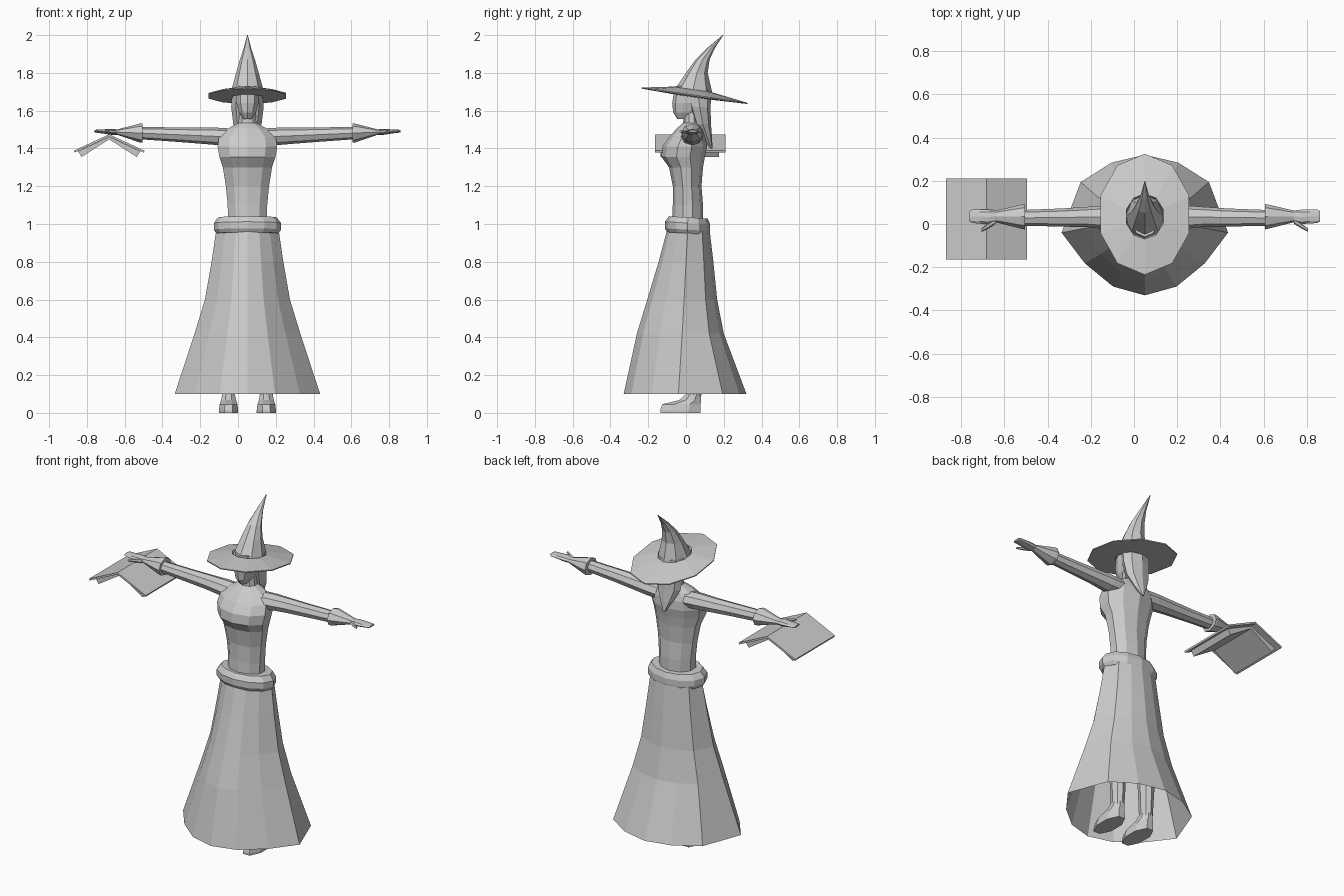
import bpy, bmesh, math

CX = 0.05  # centre line of the figure
grey = bpy.data.materials.new("plain grey")
grey.diffuse_color = (0.6, 0.6, 0.6, 1)


def finish(name, bm):
    bmesh.ops.recalc_face_normals(bm, faces=bm.faces)
    me = bpy.data.meshes.new(name)
    bm.to_mesh(me)
    bm.free()
    me.materials.append(grey)
    ob = bpy.data.objects.new(name, me)
    bpy.context.collection.objects.link(ob)
    return ob


def circle(n, start=-90):
    return [(math.cos(math.radians(start + 360 * i / n)),
             math.sin(math.radians(start + 360 * i / n))) for i in range(n)]


def body(x, y, z):
    return (CX + x, y, z)


def loft(name, rings, pts, frame=body, tilt=0.0, caps=True, closed=False):
    """Rings are (height, front, back, half width, y of widest point)."""
    bm = bmesh.new()
    loops = []
    for z, front, back, half, *mid in rings:
        m = mid[0] if mid else (front + back) / 2
        loop = []
        for u, v in pts:
            y = m + v * (back - m if v > 0 else m - front)
            loop.append(bm.verts.new(frame(u * half, y, z + tilt * (y - m))))
        loops.append(loop)
    pairs = list(zip(loops, loops[1:]))
    if closed:
        pairs.append((loops[-1], loops[0]))
    n = len(pts)
    for a, b in pairs:
        for i in range(n):
            j = (i + 1) % n
            bm.faces.new((a[i], a[j], b[j], b[i]))
    if caps and not closed:
        bm.faces.new(loops[0])
        bm.faces.new(loops[-1])
    return finish(name, bm)


# skirt, open at the hem, with flattened front corners
half_outline = [(0, -1), (.38, -.86), (.72, -.49), (1, 0), (.77, .65), (.4, .9), (0, 1)]
outline = half_outline + [(-u, v) for u, v in half_outline[-2:0:-1]]
loft("skirt", [(.10, -.33, .32, .385, -.04), (.42, -.26, .20, .28, -.02),
               (.60, -.205, .165, .225, -.01), (.80, -.145, .145, .19, 0),
               (.97, -.10, .125, .165, .01)], outline, caps=False)

# belt
loft("belt", [(.95, -.10, .12, .165), (.97, -.112, .128, .178), (1.005, -.112, .128, .178),
              (1.035, -.09, .115, .155), (1.035, -.05, .07, .10), (.95, -.05, .07, .10)],
     circle(12), tilt=-.06, closed=True)

# torso and neck
loft("torso", [(1.00, -.075, .09, .108), (1.10, -.07, .09, .11), (1.20, -.07, .082, .12),
               (1.30, -.09, .09, .137), (1.355, -.13, .10, .156), (1.41, -.125, .112, .166),
               (1.46, -.09, .108, .158), (1.505, -.05, .095, .11), (1.535, -.015, .075, .05),
               (1.62, -.01, .07, .042)], circle(10))

# head and hair
loft("head", [(1.555, -.045, .02, .022), (1.59, -.068, .07, .047), (1.64, -.073, .10, .062),
              (1.73, -.06, .12, .066)], circle(10))
loft("hair", [(1.71, -.01, .135, .08), (1.62, .015, .13, .086), (1.53, .045, .132, .075),
              (1.46, .085, .138, .042), (1.40, .128, .14, .006)], circle(8))

# hat
loft("hat_brim", [(1.712, -.07, .14, .09), (1.682, -.235, .325, .216), (1.676, -.235, .325, .216),
                  (1.672, -.06, .13, .08)], circle(10), tilt=-.145, closed=True)
loft("hat_cone", [(1.69, -.075, .14, .09), (1.80, 0, .115, .06), (1.87, .05, .125, .04),
                  (1.93, .11, .152, .02), (2.0, .194, .198, .002)], circle(8))

for side, s in (("left", 1), ("right", -1)):
    # arm parts run outwards along x
    def arm(x, y, z, s=s):
        return (CX + s * z, y, 1.457 + .043 * z + x)

    loft(side + "_arm", [(.09, -.03, .09, .045), (.16, -.025, .088, .046), (.26, -.015, .08, .042),
                         (.38, -.012, .072, .038), (.56, -.008, .065, .033),
                         (.68, .012, .058, .014)], circle(8), arm)
    loft(side + "_cuff", [(.555, -.025, .092, .05), (.57, -.022, .09, .05),
                          (.69, .008, .062, .014)], circle(8), arm)
    loft(side + "_hand", [(.67, .012, .06, .013), (.72, 0, .066, .016), (.765, .002, .066, .011),
                          (.80, .005, .066, .008), (.81, .012, .06, .006)], circle(8), arm)
    loft(side + "_thumb", [(.69, .0, .03, .010), (.72, -.018, .006, .009),
                           (.755, -.036, -.022, .005)], circle(6), arm)

    # legs and shoes
    def leg(x, y, z, s=s):
        return (CX + s * .10 + x, y, z)

    loft(side + "_leg", [(.08, .0, .08, .034), (.25, -.005, .09, .042), (.45, -.02, .085, .045),
                         (.90, -.04, .08, .06)], circle(8), leg)
    loft(side + "_shoe", [(0, -.145, .085, .055, -.03), (.015, -.145, .085, .055, -.03),
                          (.045, -.135, .085, .051, -.02), (.068, -.04, .085, .043),
                          (.10, -.002, .082, .036)], circle(8, -67.5), leg)


def prism(name, profile, y0, y1):
    bm = bmesh.new()
    a = [bm.verts.new((x, y0, z)) for x, z in profile]
    b = [bm.verts.new((x, y1, z)) for x, z in profile]
    bm.faces.new(a)
    bm.faces.new(b)
    for i in range(len(a)):
        j = (i + 1) % len(a)
        bm.faces.new((a[i], a[j], b[j], b[i]))
    return finish(name, bm)


# open book hanging spine-up under the right hand
BX = -.682
for side, s in (("left", 1), ("right", -1)):
    prism(side + "_book_cover", [(BX, 1.475), (BX + s * .187, 1.388), (BX + s * .184, 1.378),
                                 (BX, 1.463)], -.165, .21)
    prism(side + "_book_pages", [(BX, 1.462), (BX + s * .165, 1.385), (BX + s * .146, 1.355),
                                 (BX, 1.448)], -.135, .175)
